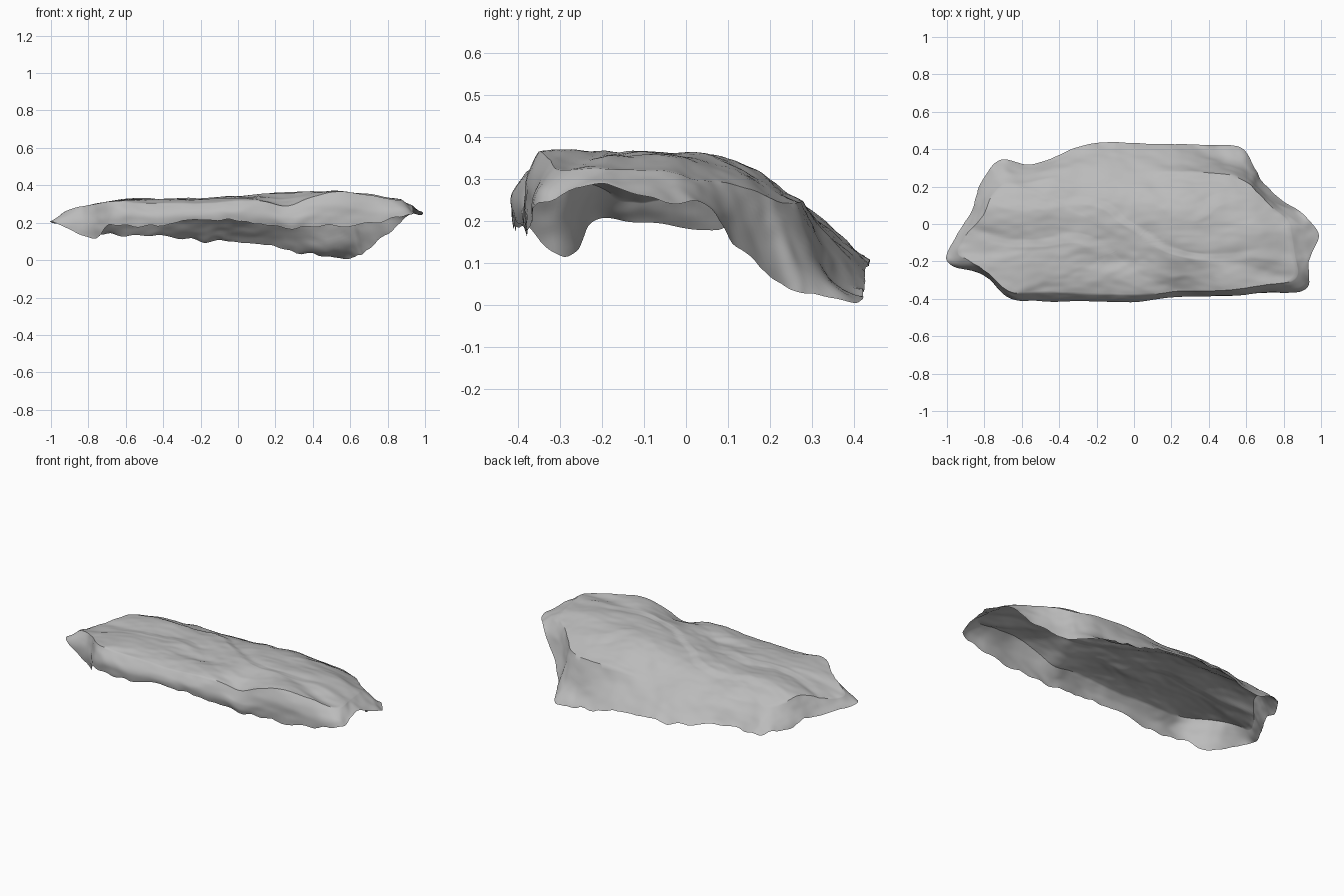
import bpy, bmesh, math
from mathutils import Vector, noise

if "Cube" in bpy.data.objects:
    bpy.data.objects.remove(bpy.data.objects["Cube"], do_unlink=True)

# Ragged lower rim of the open rock shell, anticlockwise from the narrow tip
RIM = [(-1, -.17, .2), (-.95, -.23, .19), (-.78, -.28, .12), (-.68, -.39, .19), (-.5, -.41, .18),
       (-.2, -.41, .22), (0, -.41, .21), (.2, -.38, .18), (.4, -.38, .18), (.7, -.37, .2),
       (.92, -.34, .25), (.93, -.2, .29), (.99, -.07, .25), (.93, .03, .24), (.8, .12, .15),
       (.69, .22, .05), (.65, .3, .03), (.56, .41, .01), (.3, .42, .05), (0, .43, .1),
       (-.2, .44, .1), (-.4, .37, .13), (-.56, .32, .14), (-.72, .34, .14), (-.82, .22, .16),
       (-.86, .08, .18), (-.96, -.07, .2)]
# Shoulder where the walls turn over into the top
SHOULDER = [(-.94, -.15, .25), (-.88, -.2, .28), (-.78, -.26, .3), (-.66, -.36, .32), (-.5, -.37, .31),
            (-.2, -.38, .31), (0, -.38, .32), (.2, -.37, .33), (.4, -.36, .35), (.7, -.33, .35),
            (.86, -.29, .32), (.86, -.18, .33), (.84, -.05, .32), (.82, .02, .3), (.75, .08, .29),
            (.66, .17, .27), (.61, .22, .25), (.5, .26, .25), (.3, .28, .25), (0, .27, .24),
            (-.2, .27, .24), (-.4, .25, .25), (-.56, .22, .25), (-.68, .22, .25), (-.76, .15, .27),
            (-.8, .05, .28), (-.9, -.06, .25)]
# Soft hollows and swellings: x, y, radius x, radius y, height
DENTS = [(.27, -.35, .11, .11, -.045), (.53, -.34, .1, .08, .015), (-.15, -.2, .12, .04, -.012),
         (.3, .05, .1, .1, .01), (.65, -.05, .12, .15, .02), (-.6, .08, .2, .14, .02),
         (.25, .24, .2, .04, -.015), (-.65, -.22, .12, .1, .012)]
COLUMNS, TOP_ROWS, WALL_ROWS = 260, 40, 18
CENTRE = Vector((0, -.1, 0))


def loop_point(points, u):
    """Smooth closed curve through the points."""
    n = len(points)
    i, f = int(u), u - int(u)
    a, b, c, d = (Vector(points[(i + k) % n]) for k in (-1, 0, 1, 2))
    return b + f * .5 * (c - a + f * (2 * a - 5 * b + 4 * c - d + f * (3 * (b - c) + d - a)))


def ridge_height(x):
    return .33 + .04 * math.exp(-((x - .45) / .4) ** 2)


def weathered(p):
    """Hollows, broken ledges and fine grain."""
    p = p.copy()
    upper = min(1, max(0, (p.z - .18) / .1))
    for x, y, rx, ry, h in DENTS:
        p.z += upper * h * math.exp(-((p.x - x) / rx) ** 2 - ((p.y - y) / ry) ** 2)
    q = Vector((p.x * 3, p.y * 5, p.z * 5))
    bend = noise.noise(Vector((p.x * 2, p.y * 2.5, 0)))
    # Steeper breaks follow the bent bedding lines
    s = (p.y * 3.5 + p.x * 1.2 + bend * .8) % 1
    p.z += upper * .012 * (s - .5 if s < .8 else .3 - (s - .8) * 4)
    p += noise.noise_vector(q * 1.7) * .01 + noise.noise_vector(q * 5) * .003
    p.z = max(p.z, 0)
    return p


def build_shell():
    bm = bmesh.new()
    tip = bm.verts.new(weathered(CENTRE + Vector((0, 0, ridge_height(0)))))
    rings = []
    for r in range(1, TOP_ROWS + WALL_ROWS + 1):
        ring = []
        for c in range(COLUMNS):
            u = c / COLUMNS * len(RIM)
            edge, foot = loop_point(SHOULDER, u), loop_point(RIM, u)
            if r <= TOP_ROWS:
                t = r / TOP_ROWS
                p = CENTRE.lerp(edge, t)
                p.z = edge.z + (ridge_height(p.x) - edge.z) * (1 - t ** 3)
            else:
                t = (r - TOP_ROWS) / WALL_ROWS
                p = edge.lerp(foot, t)
                swell = math.sin(math.pi * t)
                if edge.y < 0:
                    # Front wall bellies out above its rim
                    p.y += .05 * edge.y * swell
                else:
                    # Low ledge stepping out behind the back wall
                    p.z -= .07 * swell * max(0, 1 - abs(p.x - .48) / .25)
                p.z += t ** 4 * .018 * noise.noise(Vector((p.x * 14, p.y * 14, 0)))
            ring.append(bm.verts.new(weathered(p)))
        rings.append(ring)
    for c in range(COLUMNS):
        d = (c + 1) % COLUMNS
        bm.faces.new((tip, rings[0][c], rings[0][d]))
        for a, b in zip(rings, rings[1:]):
            bm.faces.new((a[c], b[c], b[d], a[d]))
    mesh = bpy.data.meshes.new("rock_shell")
    bm.to_mesh(mesh)
    bm.free()
    return mesh


# Plain stone colour
stone = bpy.data.materials.new("grey_stone")
stone.use_nodes = True
colour = (.5, .5, .5, 1)
stone.diffuse_color = colour
stone.node_tree.nodes["Principled BSDF"].inputs["Base Color"].default_value = colour

rock = bpy.data.objects.new("rock_shell", build_shell())
bpy.context.collection.objects.link(rock)
rock.data.materials.append(stone)
bpy.context.view_layer.objects.active = rock
rock.select_set(True)
bpy.ops.object.shade_smooth_by_angle(angle=math.radians(40))
